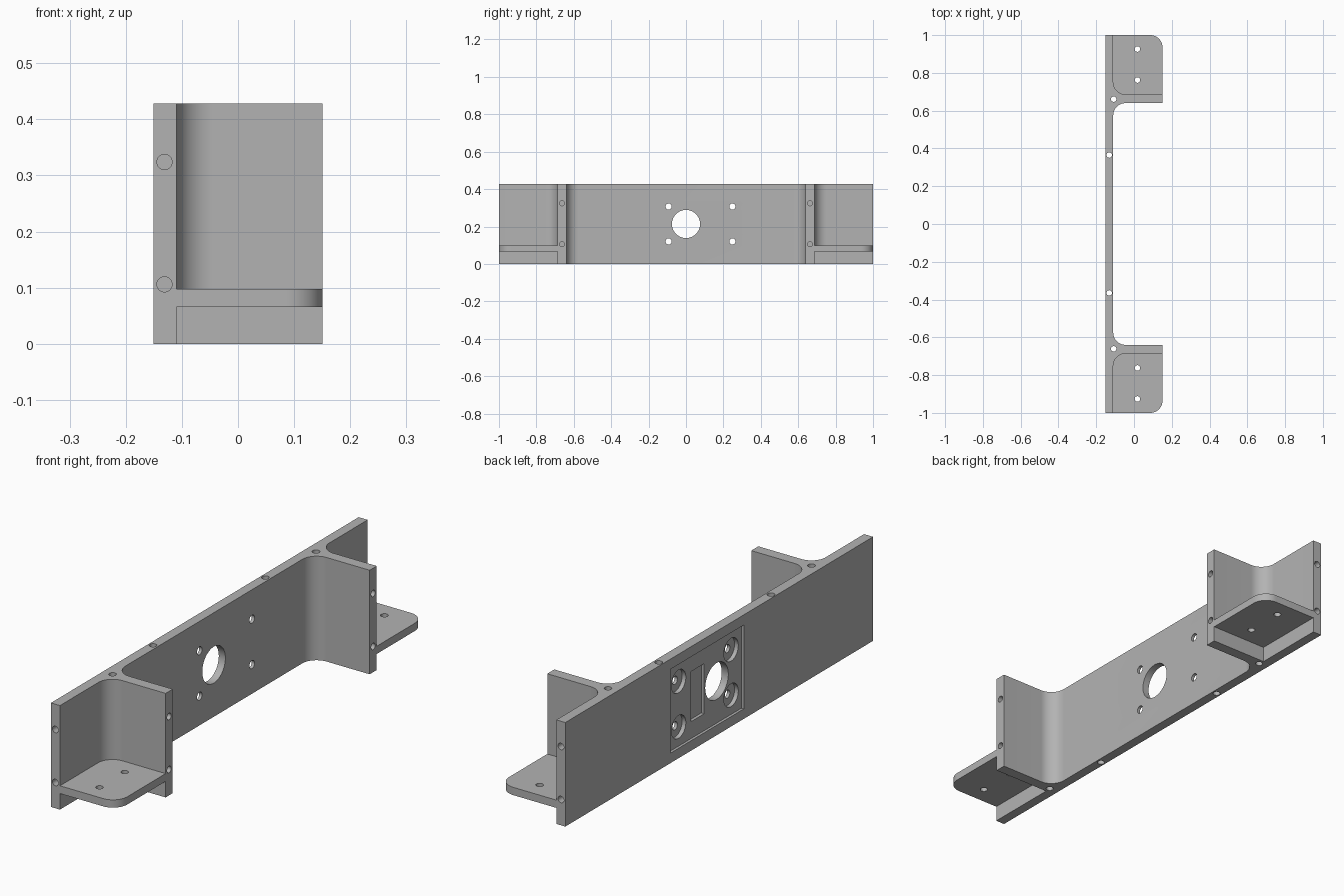
import bpy, bmesh, math
from mathutils import Matrix, Vector

if "Cube" in bpy.data.objects:
    bpy.data.objects.remove(bpy.data.objects["Cube"])

H = 0.428                      # overall height
XB, XP, XF = -0.151, -0.11, 0.151   # back face, plate front face, front edge
Y1, Y2 = 0.64, 0.686           # rib sides
R = 0.065                      # fillet radius
ZC = 0.2135                    # centre height of the mounting pattern


def arc(cx, cy, a0, a1, n=14):
    return [(cx + R * math.cos(math.radians(a0 + (a1 - a0) * i / n)),
             cy + R * math.sin(math.radians(a0 + (a1 - a0) * i / n))) for i in range(n + 1)]


def prism(name, pts, z0, z1):
    """Extrude a closed xy outline from z0 to z1."""
    bm = bmesh.new()
    face = bm.faces.new([bm.verts.new((x, y, z0)) for x, y in pts])
    top = bmesh.ops.extrude_face_region(bm, geom=[face])["geom"]
    bmesh.ops.translate(bm, vec=(0, 0, z1 - z0),
                        verts=[g for g in top if isinstance(g, bmesh.types.BMVert)])
    bmesh.ops.recalc_face_normals(bm, faces=bm.faces)
    return finish(name, bm)


def finish(name, bm):
    me = bpy.data.meshes.new(name)
    bm.to_mesh(me)
    bm.free()
    ob = bpy.data.objects.new(name, me)
    bpy.context.collection.objects.link(ob)
    return ob


def cut(tool):
    """Subtract the tool from the bracket and delete the tool."""
    mod = body.modifiers.new("cut", 'BOOLEAN')
    mod.operation, mod.solver, mod.object = 'DIFFERENCE', 'EXACT', tool
    bpy.context.view_layer.update()
    dg = bpy.context.evaluated_depsgraph_get()
    new = bpy.data.meshes.new_from_object(body.evaluated_get(dg))
    body.modifiers.clear()
    body.data = new
    bpy.data.objects.remove(tool)


def drill(p0, p1, r, seg=32):
    p0, p1 = Vector(p0), Vector(p1)
    d = p1 - p0
    rot = d.to_track_quat('Z', 'Y').to_matrix().to_4x4()
    bm = bmesh.new()
    bmesh.ops.create_cone(bm, cap_ends=True, segments=seg, radius1=r, radius2=r, depth=d.length,
                          matrix=Matrix.Translation((p0 + p1) / 2) @ rot)
    cut(finish("drill_cutter", bm))


def cut_box(x0, x1, y0, y1, z0, z1):
    cut(prism("box_cutter", [(x0, y0), (x1, y0), (x1, y1), (x0, y1)], z0, z1))


# Bracket outline: back plate plus a solid block at each end
half = ([(XP, Y1 - R)] + arc(XP + R, Y1 - R, 180, 90)[1:] + [(XF, Y1)]
        + arc(XF - R, 1 - R, 0, 90) + [(XB, 1)])
body = prism("bracket", half + [(x, -y) for x, y in reversed(half)], 0, H)

# End pockets above and below each shelf
for s in (1, -1):
    upper = arc(XP + R, Y2 + R, 180, 270) + [(0.3, Y2), (0.3, 1.2), (XP, 1.2)]
    cut(prism("pocket_cutter", [(x, s * y) for x, y in upper], 0.098, 0.6))
    cut_box(XP, 0.3, *sorted((s * Y2, s * 1.2)), -0.1, 0.066)

# Shallow cover recess and slot on the back face
cut_box(-0.3, XB + 0.011, -0.16, 0.317, 0.041, 0.386)
cut_box(-0.3, XB + 0.024, 0.082, 0.168, ZC - 0.103, ZC + 0.103)

# Central opening and four counterbored screw holes
drill((-0.3, 0, ZC), (0, 0, ZC), 0.075, 64)
for y in (-0.093, 0.248):
    for z in (ZC - 0.0935, ZC + 0.0935):
        drill((-0.3, y, z), (XB + 0.028, y, z), 0.047, 48)
        drill((-0.3, y, z), (0, y, z), 0.0165)

for s in (1, -1):
    # Vertical through holes in the plate, rib corner and shelf
    for x, y in ((-0.131, 0.365), (-0.108, 0.661), (0.018, 0.762), (0.018, 0.926)):
        drill((x, s * y, -0.1), (x, s * y, 0.6), 0.0145)
    # Blind holes in the plate ends and rib ends
    for z in (0.106, 0.324):
        drill((-0.131, s * 1.1, z), (-0.131, s * 0.9, z), 0.0135)
        drill((0.25, s * 0.663, z), (0.05, s * 0.663, z), 0.0135)

# Single grey finish, smooth fillets and bores
mat = bpy.data.materials.new("plain grey")
mat.diffuse_color = (0.45, 0.45, 0.45, 1)
mat.use_nodes = True
mat.node_tree.nodes["Principled BSDF"].inputs["Base Color"].default_value = mat.diffuse_color
body.data.materials.clear()
body.data.materials.append(mat)
for p in body.data.polygons:
    p.material_index = 0
bpy.context.view_layer.objects.active = body
body.select_set(True)
bpy.ops.object.shade_smooth_by_angle(angle=math.radians(30))
